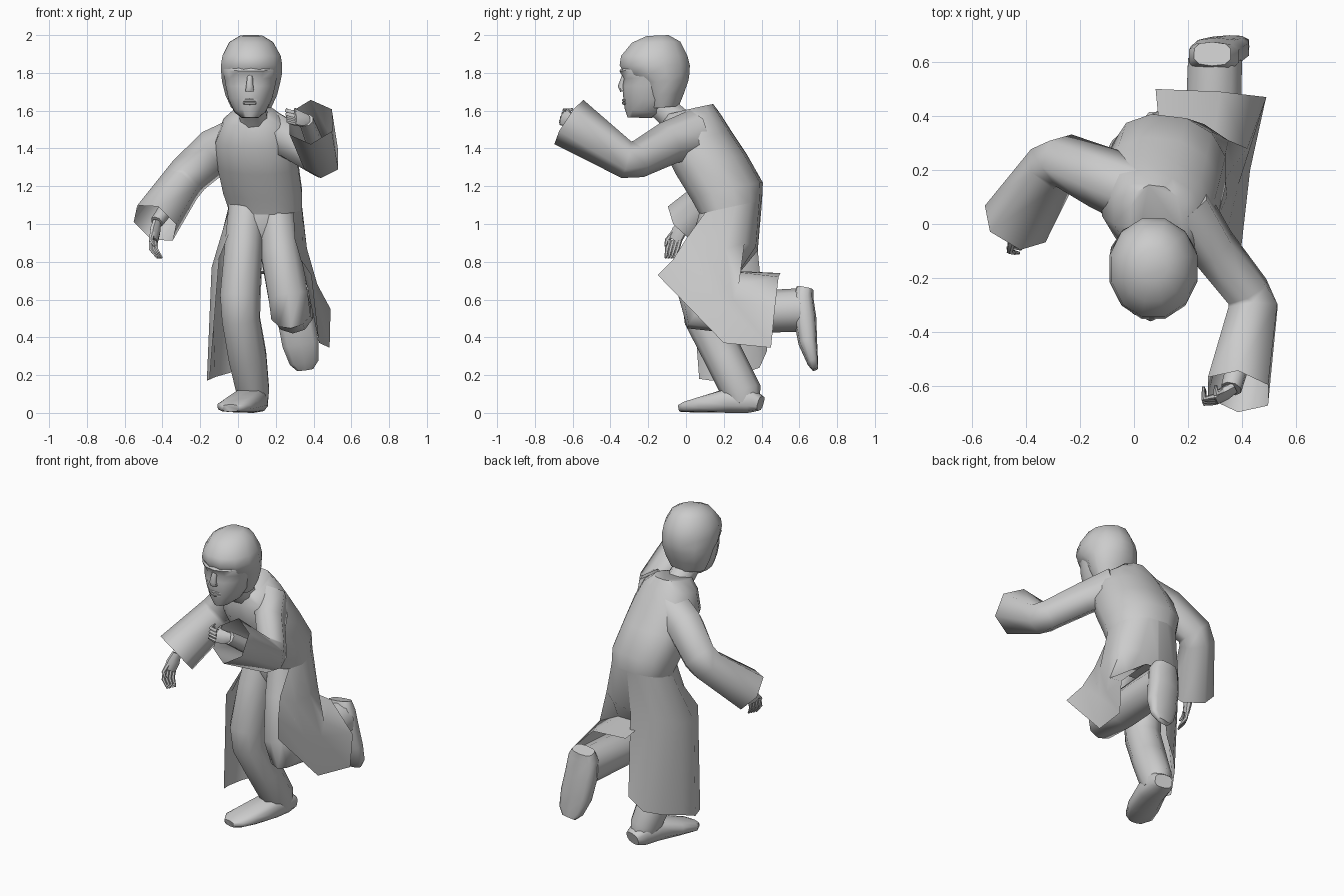
import bpy, bmesh, math
from mathutils import Vector as V


def skin(name, rows, closed=True, cap0=True, cap1=True, angle=55):
    """Bridge rows of points into one surface."""
    bm = bmesh.new()
    vs = [[bm.verts.new(p) for p in row] for row in rows]
    n = len(rows[0])
    for a, b in zip(vs, vs[1:]):
        for i in range(n if closed else n - 1):
            j = (i + 1) % n
            bm.faces.new((a[i], a[j], b[j], b[i]))
    if closed and cap0:
        bm.faces.new(vs[0])
    if closed and cap1:
        bm.faces.new(vs[-1])
    bmesh.ops.recalc_face_normals(bm, faces=bm.faces)
    me = bpy.data.meshes.new(name)
    bm.to_mesh(me)
    bm.free()
    for p in me.polygons:
        p.use_smooth = True
    me.set_sharp_from_angle(angle=math.radians(angle))
    ob = bpy.data.objects.new(name, me)
    bpy.context.collection.objects.link(ob)
    return ob


def ring(c, a, b, n, power=1.0):
    out = []
    for i in range(n):
        t = 2 * math.pi * (i + 0.5) / n
        s, k = math.sin(t), math.cos(t)
        f = lambda v: math.copysign(abs(v) ** power, v)
        out.append(c + a * f(k) + b * f(s))
    return out


def tube(name, secs, hint=(1, 0, 0), n=8, power=1.0, **kw):
    """Sections are (centre, half width along hint, half height)."""
    pts = [V(s[0]) for s in secs]
    rows = []
    for i, (c, w, h) in enumerate(secs):
        t1 = (pts[i] - pts[i - 1]).normalized() if i else V()
        t2 = (pts[i + 1] - pts[i]).normalized() if i + 1 < len(pts) else V()
        t = (t1 + t2).normalized()
        a = V(hint)
        a = (a - t * a.dot(t)).normalized()
        rows.append(ring(pts[i], a * w, t.cross(a) * h, n, power))
    return skin(name, rows, **kw)


def stack(name, secs, n=12, yaw=0.0, power=1.0, **kw):
    """Sections are (x centre, half width, front y, front z, back y, back z)."""
    rows = []
    for x, w, yf, zf, yb, zb in secs:
        c = V((x, (yf + yb) / 2, (zf + zb) / 2))
        rows.append(ring(c, V((w, yaw * w, 0)), V((0, (yb - yf) / 2, (zb - zf) / 2)), n, power))
    skin(name, rows, **kw)
    return rows


# Head: narrow face, larger rounded hair cap, features
stack("face", [
    (.063, .045, -.310, 1.565, -.19, 1.56), (.063, .085, -.325, 1.61, -.10, 1.58),
    (.065, .118, -.332, 1.67, -.06, 1.65), (.066, .134, -.338, 1.73, -.05, 1.73),
    (.067, .142, -.330, 1.77, -.05, 1.78), (.068, .150, -.352, 1.81, -.05, 1.83),
    (.07, .13, -.31, 1.87, -.05, 1.88)], n=14)
stack("hair", [
    (.07, .110, -.20, 1.61, -.035, 1.625), (.07, .142, -.225, 1.68, -.008, 1.69),
    (.07, .160, -.26, 1.75, .018, 1.76), (.072, .166, -.325, 1.79, .024, 1.795),
    (.072, .168, -.358, 1.84, .027, 1.84),
    (.072, .160, -.35, 1.89, .014, 1.89), (.07, .120, -.29, 1.96, -.025, 1.965),
    (.07, .060, -.21, 1.995, -.09, 2.0)], n=12)
tube("nose", [((.064, -.322, 1.80), .014, .012), ((.062, -.343, 1.73), .022, .018),
              ((.062, -.333, 1.705), .026, .016)], n=6, angle=70)
for z in (1.64, 1.655):
    tube("lip", [((.028, -.318, z), .005, .006), ((.063, -.330, z), .01, .009),
                 ((.098, -.318, z), .005, .006)], hint=(0, 1, 0), n=6)
tube("neck", [((.075, -.14, 1.63), .075, .075), ((.085, -.05, 1.55), .08, .08),
              ((.09, .04, 1.46), .1, .1)])

# Coat body, leaning forward, with a raised collar edge
body = stack("coat_body", [
    (.085, .10, -.115, 1.575, .145, 1.635), (.09, .17, -.125, 1.515, .18, 1.585),
    (.09, .215, -.12, 1.40, .24, 1.49), (.105, .220, -.05, 1.26, .32, 1.37),
    (.13, .215, .03, 1.13, .405, 1.22), (.145, .20, .075, 1.05, .40, 1.12)],
    n=12, yaw=-.12, power=.88, cap1=False)
hem = body[-1]
mid = (hem[2] + hem[3]) / 2
left_waist = [hem[i] for i in (10, 11, 0, 1, 2)] + [mid]
right_waist = [hem[i] for i in (7, 6, 5, 4, 3)] + [mid]

# Coat tails: rows from waist to hem, each from front edge round to back split
skin("left_coat_tail", [
    left_waist,
    [(.30, .0, .92), (.345, .1, .85), (.365, .21, .87), (.35, .31, .9), (.26, .37, .88), (.13, .38, .86)],
    [(.335, -.07, .81), (.385, .14, .63), (.42, .25, .6), (.42, .28, .68), (.29, .28, .745), (.10, .29, .75)],
    [(.39, -.15, .73), (.43, .20, .37), (.485, .45, .345), (.49, .47, .55), (.32, .49, .72), (.08, .50, .74)]],
    closed=False, angle=80)
skin("right_coat_tail", [
    right_waist,
    [(-.10, .02, .82), (-.14, .12, .77), (-.125, .23, .79), (-.08, .31, .82), (.0, .36, .84), (.13, .38, .86)],
    [(-.15, .07, .18), (-.165, .14, .17), (-.12, .21, .19), (-.05, .31, .21), (.03, .39, .24), (.11, .43, .33)]],
    closed=False)

# Trousers
stack("trouser_seat", [(.135, .17, .09, 1.12, .36, 1.12), (.13, .165, .075, 1.0, .33, 1.0),
                       (.135, .10, .12, .90, .30, .88)])
tube("right_leg", [((.05, .23, 1.12), .10, .13), ((.03, .15, .88), .105, .13),
                   ((.01, .09, .62), .11, .115), ((.015, .10, .50), .105, .11),
                   ((.05, .2, .30), .105, .105), ((.08, .295, .11), .09, .105),
                   ((.09, .31, .05), .07, .085)], n=10)
tube("left_leg", [((.2, .22, 1.12), .10, .13), ((.225, .15, .85), .11, .13),
                  ((.265, .07, .62), .11, .115), ((.28, .08, .53), .11, .11),
                  ((.29, .25, .53), .11, .11), ((.30, .61, .545), .105, .115)], n=10)

# Shoes: one planted, one kicked up behind
tube("right_shoe", [((.105, .395, .05), .055, .04), ((.09, .345, .065), .075, .065),
                    ((.065, .24, .068), .085, .068), ((.01, .1, .047), .095, .045),
                    ((-.03, .01, .033), .085, .03), ((-.04, -.03, .025), .045, .02)],
     hint=(1, -.3, 0), n=10, power=.7)
tube("left_shoe", [((.29, .63, .66), .07, .045), ((.295, .62, .61), .095, .055),
                   ((.305, .63, .5), .1, .06), ((.33, .645, .37), .1, .05),
                   ((.35, .67, .27), .08, .03), ((.355, .685, .23), .045, .015)],
     hint=(1, 0, .2), n=10, power=.7)

# Sleeves with wide open cuffs, bare forearms inside
tube("left_sleeve", [((.19, .06, 1.48), .11, .13), ((.295, -.09, 1.43), .09, .115),
                     ((.42, -.25, 1.345), .09, .10), ((.44, -.315, 1.34), .105, .10),
                     ((.385, -.62, 1.54), .13, .14)], n=6, cap1=False, angle=75)
tube("right_sleeve", [((.03, .11, 1.45), .13, .13), ((-.115, .17, 1.39), .115, .125),
                      ((-.26, .235, 1.26), .10, .115), ((-.30, .215, 1.21), .10, .115),
                      ((-.44, .0, 1.005), .13, .135)], hint=(0, 1, .3), n=6, cap1=False, angle=75)
tube("left_forearm", [((.43, -.36, 1.37), .05, .05), ((.36, -.61, 1.55), .04, .04)])
tube("right_forearm", [((-.3, .18, 1.19), .05, .05), ((-.43, -.01, 1.01), .035, .035)])


# Hands: palm, curled fingers and thumb
def hand(side, wrist, knuckle, tip, across, bend):
    w, k, t, a, b = map(V, (wrist, knuckle, tip, across, bend))
    tube(side + "_palm", [(w, .03, .022), ((w + k) / 2, .043, .024), (k, .04, .018)], hint=a)
    for i in range(4):
        o = a * (i - 1.5) * .021
        tube(side + "_finger", [(k + o, .012, .012), ((k + t) / 2 + o + b, .011, .011),
                                (t + o * .8, .006, .006)], hint=a, n=6)
    o = -a * .045
    tube(side + "_thumb", [((w + k) / 2 + o * .6, .015, .015), (k + o - b * .4, .012, .012),
                           ((k * 2 + t) / 3 + o - b, .006, .006)], hint=a, n=6)


hand("right", (-.43, -.01, 1.01), (-.447, -.06, .915), (-.415, -.085, .82), (.45, .9, .0), (-.016, 0, 0))
hand("left", (.37, -.605, 1.55), (.30, -.65, 1.56), (.26, -.61, 1.585), (.1, -.3, -.9), (-.02, -.025, 0))
